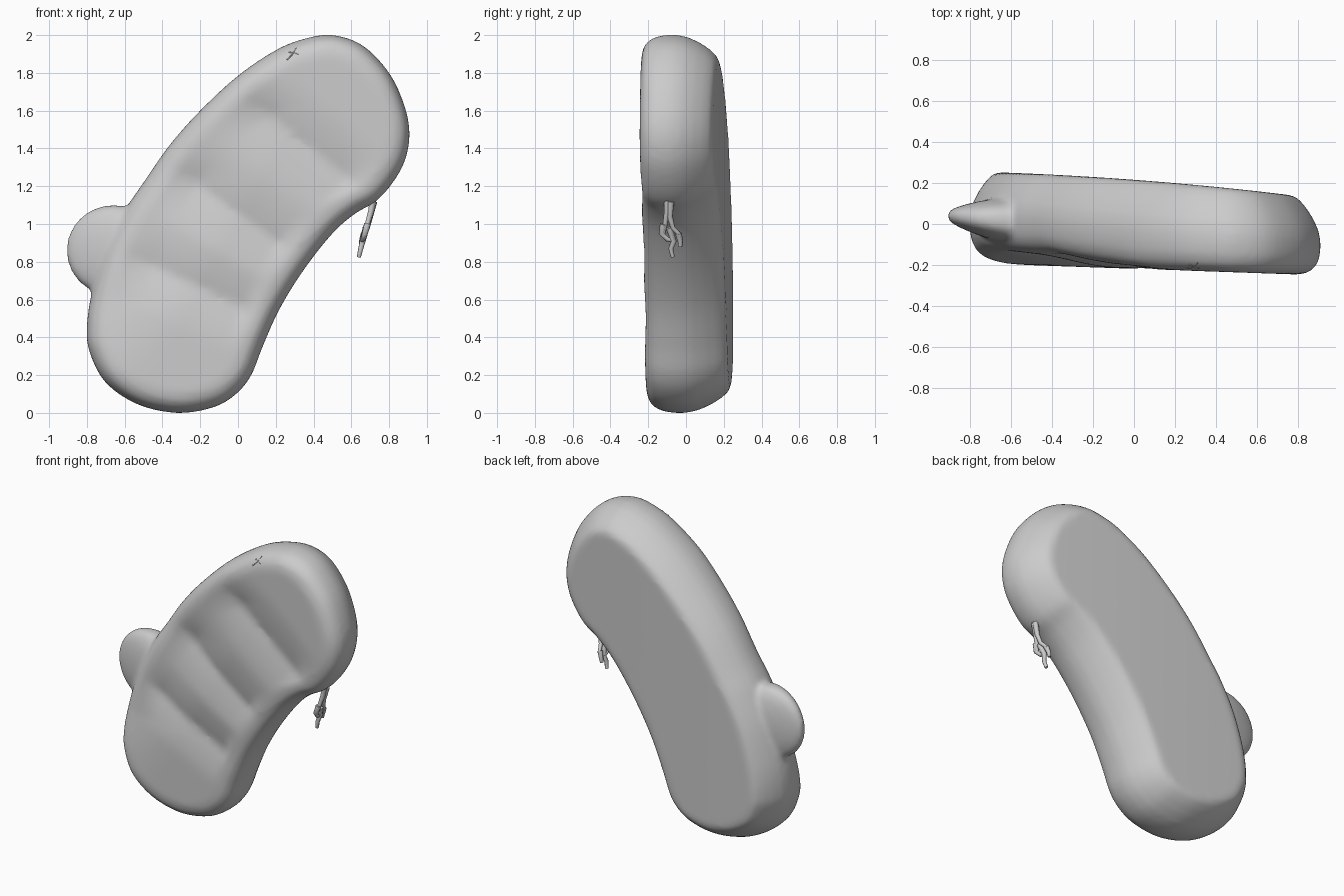
import bpy, bmesh, math
from mathutils import Vector

if "Cube" in bpy.data.objects:
    bpy.data.objects.remove(bpy.data.objects["Cube"])

# Outline of the mitten-like slab in x, z
OUTLINE = [(-0.32, 0.0), (-0.53, 0.045), (-0.70, 0.16), (-0.785, 0.32), (-0.80, 0.45),
           (-0.775, 0.63), (-0.70, 0.87), (-0.60, 1.07), (-0.50, 1.22), (-0.36, 1.42),
           (-0.20, 1.60), (0.0, 1.785), (0.2, 1.92), (0.35, 1.98), (0.5, 2.0),
           (0.66, 1.945), (0.8, 1.8), (0.88, 1.63), (0.908, 1.48), (0.885, 1.34),
           (0.82, 1.22), (0.73, 1.12), (0.62, 1.055), (0.5, 0.95), (0.35, 0.76),
           (0.22, 0.55), (0.13, 0.35), (0.07, 0.2), (-0.01, 0.1), (-0.13, 0.03)]
CENTRE = Vector((0.03, 1.0))
# Finger creases: point on the line and line normal
CREASES = [((-0.27, 0.69), (0.42, 0.91)), ((-0.07, 1.10), (0.58, 0.81)),
           ((0.25, 1.50), (0.62, 0.78))]


def smooth_loop(pts, steps=5):
    p = [Vector(q) for q in pts]
    n, out = len(p), []
    for i in range(n):
        a, b, c, d = (p[(i + k) % n] for k in (-1, 0, 1, 2))
        for j in range(steps):
            t = j / steps
            out.append(0.5 * (2*b + (c - a)*t + (2*a - 5*b + 4*c - d)*t*t
                              + (3*b - a - 3*c + d)*t**3))
    return out


def inset_loop(loop, dist):
    n, out = len(loop), []
    for i, p in enumerate(loop):
        t = (loop[(i + 2) % n] - loop[i - 2]).normalized()
        out.append(p + Vector((t.y, -t.x)) * dist)
    return out


def depth(p, t, crease=0.0):
    # Front slopes back towards the thumb side, pillowed between the creases
    side = min(1, max(0, (-0.5 - (0.866 * p.x - 0.5 * p.y)) / 0.5))
    low = min(1, max(0, (1.75 - p.y) / 0.5)) * min(1, max(0, (p.y - 0.1) / 0.5))
    front = -0.218 - 0.035 * p.x + 0.06 * low * side * side * (3 - 2 * side)
    back = 0.215 - 0.075 * p.x - 0.03 * p.x ** 2
    d = min(abs((p - Vector(c)).dot(Vector(m))) for c, m in CREASES)
    return front + (back - front) * t + crease * 0.04 * max(0, 1 - d / 0.25) ** 1.7


# Slab body: rounded rim, creased front, flat back
loop = smooth_loop(OUTLINE)
rings = []
front_edge, back_edge = inset_loop(loop, 0.11), inset_loop(loop, 0.14)
for k in range(24, 0, -1):
    f = k / 25
    rings.append([(q, depth(q, 0, min(1, 0.15 + f * 3)))
                  for q in (p.lerp(CENTRE, f) for p in front_edge)])
for inset, t, c in [(0.11, 0, .15), (0.065, 0.025, .05), (0.03, 0.09, 0), (0.008, 0.2, 0),
                    (0, 0.33, 0), (0, 0.46, 0), (0.012, 0.6, 0), (0.04, 0.75, 0),
                    (0.075, 0.88, 0), (0.11, 0.97, 0), (0.14, 1, 0)]:
    rings.append([(p, depth(p, t, c)) for p in inset_loop(loop, inset)])
for k in range(1, 8):
    rings.append([(q, depth(q, 1)) for q in (p.lerp(CENTRE, k / 8) for p in back_edge)])

bm = bmesh.new()
vr = [[bm.verts.new((p.x, y, p.y)) for p, y in r] for r in rings]
n = len(loop)
for a, b in zip(vr, vr[1:]):
    for i in range(n):
        j = (i + 1) % n
        bm.faces.new((a[i], a[j], b[j], b[i]))
bm.faces.new(vr[0])
bm.faces.new(vr[-1])

# Thumb bump: blunt ellipsoid, thicker where it melts into the slab
thumb = bmesh.ops.create_uvsphere(bm, u_segments=40, v_segments=24, radius=1)["verts"]
for v in thumb:
    c = v.co.copy()
    half = 0.105 + 0.045 * c.x
    v.co = (-0.66 + 0.25 * c.x,
            0.02 + math.copysign(abs(c.y) ** 0.75, c.y) * half - 0.02 * c.x,
            0.86 + 0.24 * c.z)
bmesh.ops.recalc_face_normals(bm, faces=bm.faces)
me = bpy.data.meshes.new("mitten_body")
bm.to_mesh(me)
bm.free()
body = bpy.data.objects.new("mitten_body", me)
bpy.context.collection.objects.link(body)
rm = body.modifiers.new("merge", 'REMESH')
rm.mode, rm.voxel_size, rm.use_smooth_shade = 'VOXEL', 0.016, True
sm = body.modifiers.new("soften", 'SMOOTH')
sm.factor, sm.iterations = 0.5, 9


def strands(name, paths, radius):
    cu = bpy.data.curves.new(name, 'CURVE')
    cu.dimensions, cu.bevel_depth, cu.bevel_resolution = '3D', radius, 2
    cu.use_fill_caps = True
    for path in paths:
        sp = cu.splines.new('POLY')
        sp.points.add(len(path) - 1)
        for i, (pt, co) in enumerate(zip(sp.points, path)):
            pt.co = (*co, 1)
            pt.radius = 1 - 0.4 * i / (len(path) - 1)
    ob = bpy.data.objects.new(name, cu)
    bpy.context.collection.objects.link(ob)


# Ragged scrap hanging from the lower right edge
strands("hanging_scrap", [
    [(0.715, -0.10, 1.13), (0.705, -0.10, 1.07), (0.685, -0.11, 1.0), (0.672, -0.12, 0.95)],
    [(0.72, -0.08, 1.12), (0.70, -0.085, 1.04), (0.685, -0.07, 0.98), (0.668, -0.03, 0.94)],
    [(0.685, -0.12, 1.0), (0.672, -0.13, 0.95), (0.662, -0.10, 0.92), (0.655, -0.06, 0.91)],
    [(0.678, -0.09, 0.98), (0.66, -0.065, 0.91), (0.65, -0.08, 0.87), (0.64, -0.07, 0.825)],
    [(0.668, -0.04, 0.95), (0.655, -0.03, 0.91), (0.65, -0.03, 0.88)],
], 0.018)

# Small scar near the top edge
bpy.context.view_layer.update()
ev = body.evaluated_get(bpy.context.evaluated_depsgraph_get())


def on_front(x, z):
    hit, loc, _, _ = ev.ray_cast(Vector((x, -1, z)), Vector((0, 1, 0)))
    return tuple(loc) if hit else (x, -0.2, z)


strands("small_scar", [[on_front(0.26, 1.87), on_front(0.29, 1.90), on_front(0.31, 1.935)],
                       [on_front(0.27, 1.91), on_front(0.32, 1.90)]], 0.004)
